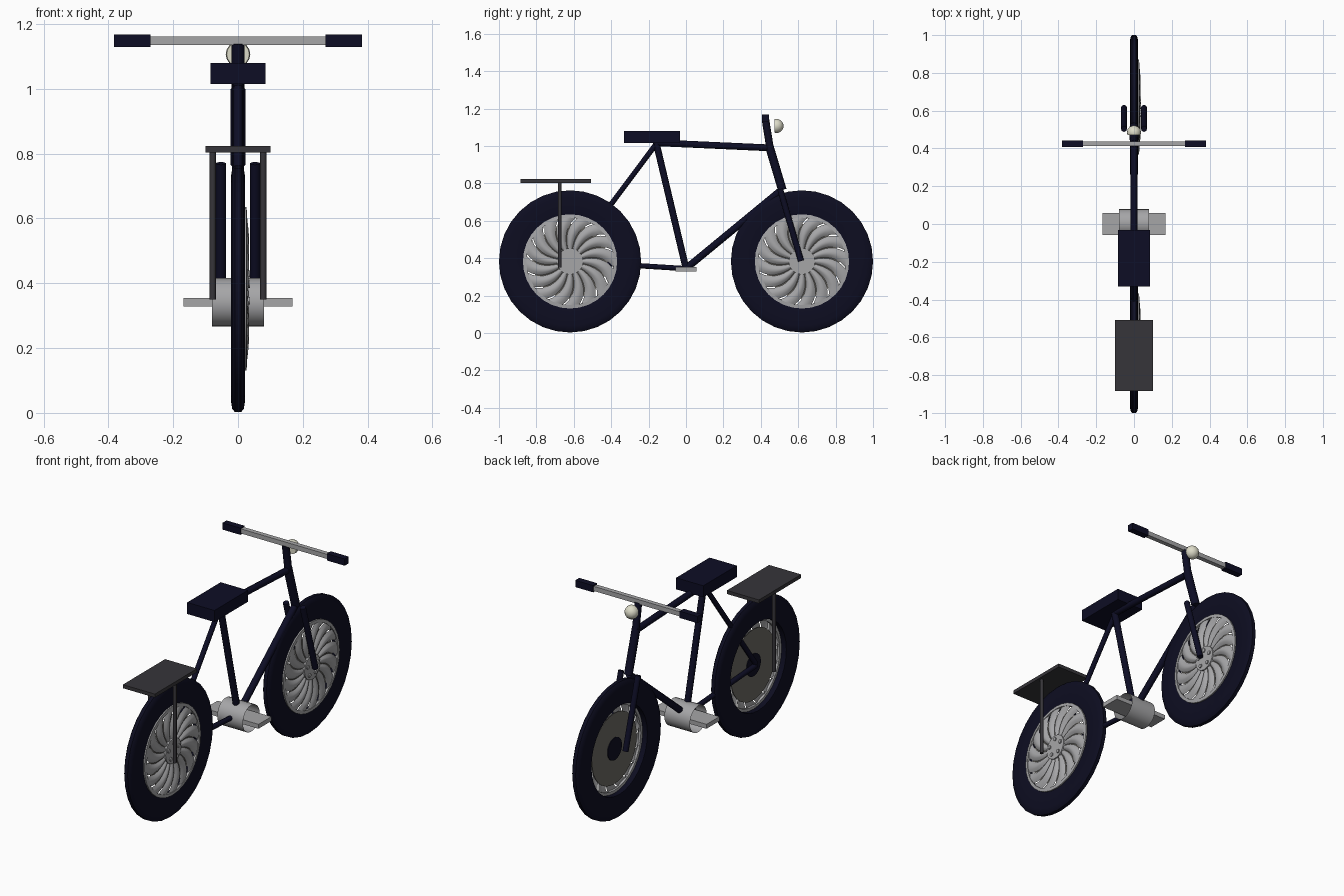
import bpy, bmesh, math
from mathutils import Vector

if "Cube" in bpy.data.objects:
    bpy.data.objects.remove(bpy.data.objects["Cube"])


def material(name, rgb):
    m = bpy.data.materials.new(name)
    m.diffuse_color = (*rgb, 1)
    m.use_nodes = True
    m.node_tree.nodes["Principled BSDF"].inputs["Base Color"].default_value = m.diffuse_color
    return m


NAVY = material("navy paint", (0.004, 0.004, 0.018))
RUBBER = material("dark rubber", (0.004, 0.004, 0.015))
STEEL = material("light steel", (0.38, 0.38, 0.39))
BRAKE = material("brake disc metal", (0.15, 0.142, 0.125))
RACK = material("charcoal", (0.037, 0.035, 0.041))
LAMP = material("cream lamp", (0.72, 0.71, 0.58))


def finish(bm, name, mat, smooth=None):
    bmesh.ops.recalc_face_normals(bm, faces=bm.faces)
    me = bpy.data.meshes.new(name)
    bm.to_mesh(me)
    bm.free()
    me.materials.append(mat)
    ob = bpy.data.objects.new(name, me)
    bpy.context.collection.objects.link(ob)
    if smooth:
        bpy.ops.object.select_all(action='DESELECT')
        ob.select_set(True)
        bpy.context.view_layer.objects.active = ob
        bpy.ops.object.shade_smooth_by_angle(angle=math.radians(smooth))
    return ob


def box(name, lo, hi, mat):
    bm = bmesh.new()
    bmesh.ops.create_cube(bm, size=1)
    for v in bm.verts:
        v.co = Vector([(a + b) / 2 + c * (b - a) for a, b, c in zip(lo, hi, v.co)])
    return finish(bm, name, mat)


def tube(name, a, b, r, mat, sides=8, caps=True):
    a, b = Vector(a), Vector(b)
    bm = bmesh.new()
    bmesh.ops.create_cone(bm, cap_ends=caps, segments=sides, radius1=r, radius2=r,
                          depth=(b - a).length)
    q = (b - a).to_track_quat('Z', 'Y')
    for v in bm.verts:
        v.co = q @ v.co + (a + b) / 2
    return finish(bm, name, mat, 50)


def lathe(name, profile, centre, mat, sides=32, closed=True):
    """Turn a profile of (radius, x) points around the x axis."""
    bm = bmesh.new()
    rings = []
    for i in range(sides):
        t = math.tau * i / sides
        rings.append([bm.verts.new((x, centre[0] + r * math.cos(t), centre[1] + r * math.sin(t)))
                      for r, x in profile])
    n = len(profile)
    for i in range(sides):
        p, q = rings[i], rings[(i + 1) % sides]
        for j in range(n if closed else n - 1):
            k = (j + 1) % n
            bm.faces.new((p[j], p[k], q[k], q[j]))
    return finish(bm, name, mat, 35)


def blades(name, centre, count=16):
    """Swirling, domed wheel blades on the right-hand side."""
    bm = bmesh.new()
    nu, nv = 7, 4
    for b in range(count):
        grid = []
        for i in range(nu + 1):
            u = i / nu
            r = 0.066 + 0.17 * u
            row = []
            for j in range(nv + 1):
                v = 2 * j / nv - 1
                t = math.tau / count * (b + 0.45 * v) - 0.35 * u * u
                x = 0.018 + 0.016 * (1 - v * v) * (0.5 + 0.5 * math.sin(math.pi * u))
                row.append(bm.verts.new((x, centre[0] + r * math.cos(t),
                                         centre[1] + r * math.sin(t))))
            grid.append(row)
        for i in range(nu):
            for j in range(nv):
                bm.faces.new((grid[i][j], grid[i + 1][j], grid[i + 1][j + 1], grid[i][j + 1]))
    return finish(bm, name, STEEL, 60)


# Wheels
HUB_Z = 0.383
for side, y in (("rear", -0.62), ("front", 0.62)):
    c = (y, HUB_Z)
    lathe(side + "_tyre", [(0.25, -0.018), (0.27, -0.022), (0.345, -0.022), (0.37, -0.018),
                           (0.38, -0.010), (0.38, 0.010), (0.37, 0.018), (0.345, 0.022),
                           (0.27, 0.022), (0.25, 0.018)], c, RUBBER)
    lathe(side + "_rim", [(0.234, 0.012), (0.252, 0.012), (0.252, 0.026), (0.234, 0.028)],
          c, STEEL)
    blades(side + "_wheel_blades", c)
    lathe(side + "_brake_disc", [(0.06, 0.014), (0.2, 0.014), (0.2, 0.017), (0.06, 0.017)],
          c, BRAKE)
    tube(side + "_hub_back", (0.010, *c), (0.016, *c), 0.063, RUBBER, 24)
    tube(side + "_hub_cap", (0.016, *c), (0.031, *c), 0.07, STEEL, 24)
    for k in range(5):
        t = math.tau * k / 5 + 0.3
        by, bz = y + 0.046 * math.cos(t), HUB_Z + 0.046 * math.sin(t)
        tube(f"{side}_wheel_bolt_{k + 1}", (0.028, by, bz), (0.037, by, bz), 0.011, STEEL, 8)

# Frame tubes, given as (y, z) ends
for name, a, b, r in (
        ("top_tube", (-0.17, 1.018), (0.45, 0.99), 0.018),
        ("seat_tube", (-0.16, 1.02), (0.0, 0.345), 0.018),
        ("down_tube", (0.0, 0.345), (0.51, 0.765), 0.019),
        ("seat_stay", (-0.16, 1.01), (-0.62, 0.395), 0.014),
        ("chain_stay", (0.02, 0.343), (-0.62, 0.383), 0.014),
        ("head_tube", (0.445, 1.0), (0.515, 0.765), 0.023),
        ("handlebar_stem", (0.425, 1.14), (0.45, 0.985), 0.02)):
    tube(name, (0, *a), (0, *b), r, NAVY)

# Mirrored fork legs, rack legs and grips
for side, s in (("left", -1), ("right", 1)):
    tube(side + "_fork_leg", (s * 0.053, 0.503, 0.77), (s * 0.053, 0.615, 0.385), 0.016, NAVY)
    tube(side + "_rack_leg", (s * 0.078, -0.675, 0.35), (s * 0.078, -0.675, 0.81), 0.01, RACK)
    x0, x1 = sorted((s * 0.27, s * 0.382))
    box(side + "_grip", (x0, 0.407, 1.13), (x1, 0.443, 1.168), NAVY)

# Handlebar, saddle, rack and cranks
box("handlebar", (-0.27, 0.412, 1.136), (0.27, 0.438, 1.162), STEEL)
box("saddle", (-0.085, -0.332, 1.015), (0.085, -0.033, 1.08), NAVY)
box("rack_plate", (-0.1, -0.885, 0.803), (0.1, -0.508, 0.823), RACK)
tube("crank_shell", (-0.08, 0.004, 0.341), (0.08, 0.004, 0.341), 0.075, STEEL, 24, caps=False)
box("pedal_bar", (-0.168, -0.057, 0.329), (0.168, 0.057, 0.354), STEEL)

# Domed headlamp facing forward
bm = bmesh.new()
bmesh.ops.create_uvsphere(bm, u_segments=12, v_segments=8, radius=0.038)
geom = bm.verts[:] + bm.edges[:] + bm.faces[:]
cut = bmesh.ops.bisect_plane(bm, geom=geom, plane_co=(0, -0.012, 0), plane_no=(0, -1, 0),
                             clear_outer=True)
bmesh.ops.holes_fill(bm, edges=[e for e in bm.edges if e.is_boundary])
bmesh.ops.translate(bm, verts=bm.verts, vec=(0, 0.484, 1.107))
finish(bm, "headlamp", LAMP, 40)
